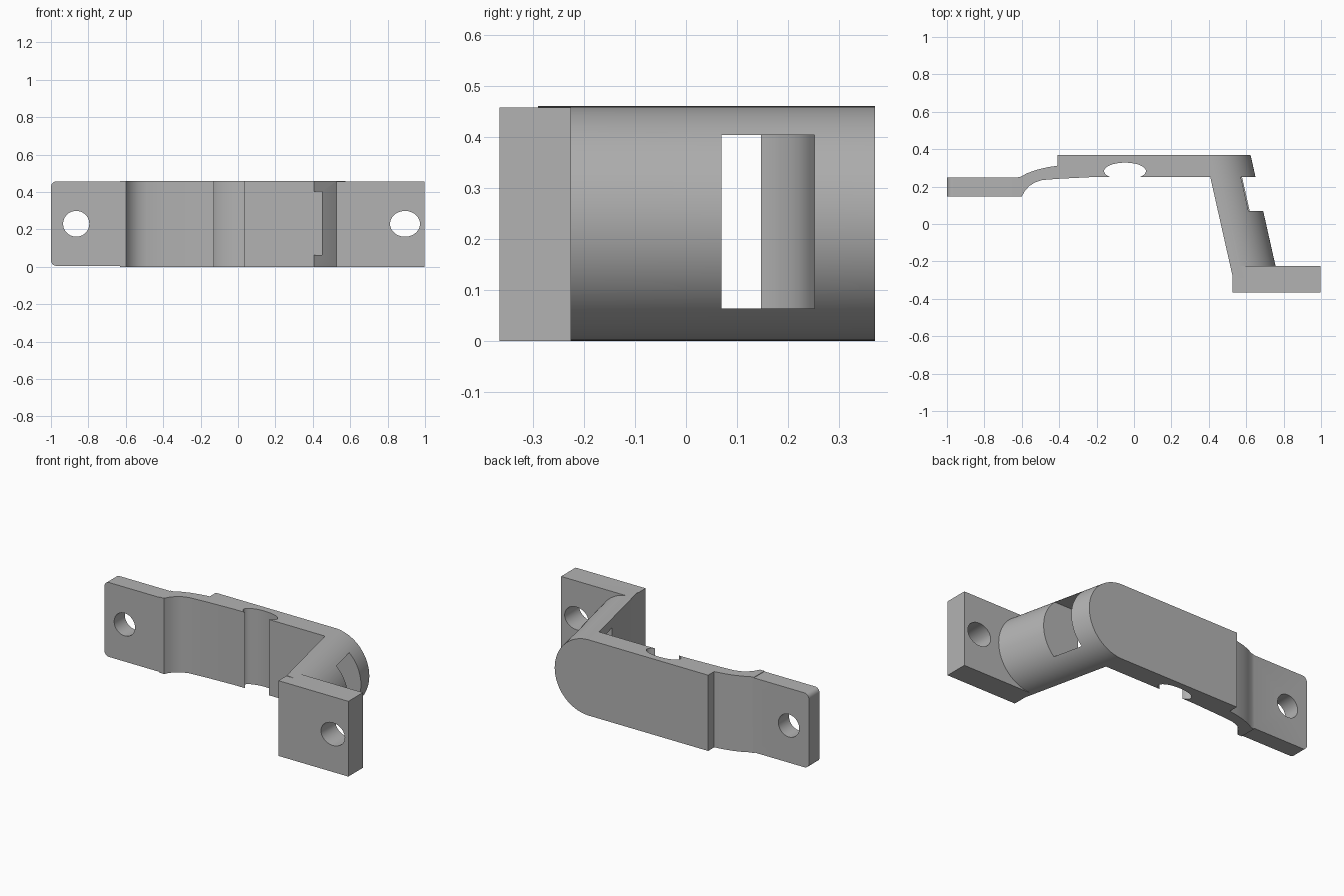
import bpy, bmesh, math
from mathutils import Vector

cube = bpy.data.objects.get("Cube")
if cube:
    bpy.data.objects.remove(cube, do_unlink=True)

H = 0.46            # height of the bracket
R = H / 2           # radius of the rounded arm
SKEW = -0.225       # sideways drift of the arm along y

grey = bpy.data.materials.new("plain grey")
grey.use_nodes = True
grey.diffuse_color = (0.45, 0.45, 0.45, 1)
grey.node_tree.nodes["Principled BSDF"].inputs["Base Color"].default_value = grey.diffuse_color


def prism(name, outline, offset):
    """Solid swept from a flat outline along an offset vector."""
    bm = bmesh.new()
    face = bm.faces.new([bm.verts.new(p) for p in outline])
    swept = bmesh.ops.extrude_face_region(bm, geom=[face])["geom"]
    bmesh.ops.translate(bm, vec=Vector(offset),
                        verts=[v for v in swept if isinstance(v, bmesh.types.BMVert)])
    bmesh.ops.recalc_face_normals(bm, faces=bm.faces)
    mesh = bpy.data.meshes.new(name)
    bm.to_mesh(mesh)
    bm.free()
    mesh.materials.append(grey)
    obj = bpy.data.objects.new(name, mesh)
    bpy.context.collection.objects.link(obj)
    return obj


def arc(cx, cy, rx, ry, start, end, n):
    return [(cx + rx * math.cos(math.radians(start + (end - start) * i / n)),
             cy + ry * math.sin(math.radians(start + (end - start) * i / n)))
            for i in range(n + 1)]


def plan(points, z):
    return [(x, y, z) for x, y in points]


def upright(points, y):
    return [(x, y, z) for x, z in points]


def box(name, x0, x1, y0, y1, z0, z1):
    return prism(name, plan([(x0, y0), (x1, y0), (x1, y1), (x0, y1)], z0), (0, 0, z1 - z0))


def combine(target, other, operation):
    other.hide_render = True
    mod = target.modifiers.new(operation.lower(), 'BOOLEAN')
    mod.operation, mod.solver, mod.object = operation, 'EXACT', other
    bpy.context.view_layer.objects.active = target
    bpy.ops.object.modifier_apply(modifier=mod.name)
    bpy.data.objects.remove(other, do_unlink=True)


# Long bar and the thinner curved strap at its right-hand end
bar = prism("bracket_body", plan([
    (-0.63, 0.147), (-0.6, 0.147), (-0.585, 0.175), (-0.56, 0.203), (-0.53, 0.222),
    (-0.49, 0.235), (-0.4, 0.242), (-0.2, 0.252), (0.42, 0.252),
    (0.393, 0.37), (-0.408, 0.37), (-0.408, 0.312), (-0.46, 0.304), (-0.52, 0.29),
    (-0.57, 0.272), (-0.61, 0.251), (-0.63, 0.249)], 0), (0, 0, H))

# End tab with rounded outer corners
r, lo, hi = 0.03, 0.005, 0.457
tab = upright(arc(-1 + r, lo + r, r, r, 270, 180, 8) + arc(-1 + r, hi - r, r, r, 180, 90, 8)
              + [(-0.602, hi), (-0.602, lo)], 0.147)
combine(bar, prism("strap_tab", tab, (0, 0.102, 0)), 'UNION')

# Slanted arm, flat inside and round outside
top_c = 0.42 + SKEW * (0.37 - 0.25)
section = [(top_c - 0.012, 0)] + arc(top_c, R, R, R, -90, 90, 48) + [(top_c - 0.012, H)]
arm = prism("slanted_arm", upright(section, 0.37), (SKEW * -0.66, -0.66, 0))
combine(bar, arm, 'UNION')

# Mounting foot
combine(bar, box("mounting_foot", 0.527, 0.997, -0.365, -0.225, 0, 0.457), 'UNION')

# Window through the arm
combine(bar, box("window_cutter", 0.3, 0.9, 0.07, 0.252, 0.063, 0.403), 'DIFFERENCE')

# Oval groove across the bar
oval = arc(-0.048, 0.283, 0.112, 0.045, 0, 360, 40)[:-1]
combine(bar, prism("groove_cutter", plan(oval, -0.1), (0, 0, 0.7)), 'DIFFERENCE')

# Screw holes
for x, y, rx in ((-0.865, 0.1, 0.07), (0.893, -0.45, 0.08)):
    hole = upright(arc(x, 0.23, rx, 0.069, 0, 360, 40)[:-1], y)
    combine(bar, prism("hole_cutter", hole, (0, 0.3, 0)), 'DIFFERENCE')

bpy.ops.object.select_all(action='DESELECT')
bar.select_set(True)
bpy.context.view_layer.objects.active = bar
bpy.ops.object.shade_smooth_by_angle(angle=math.radians(30))
